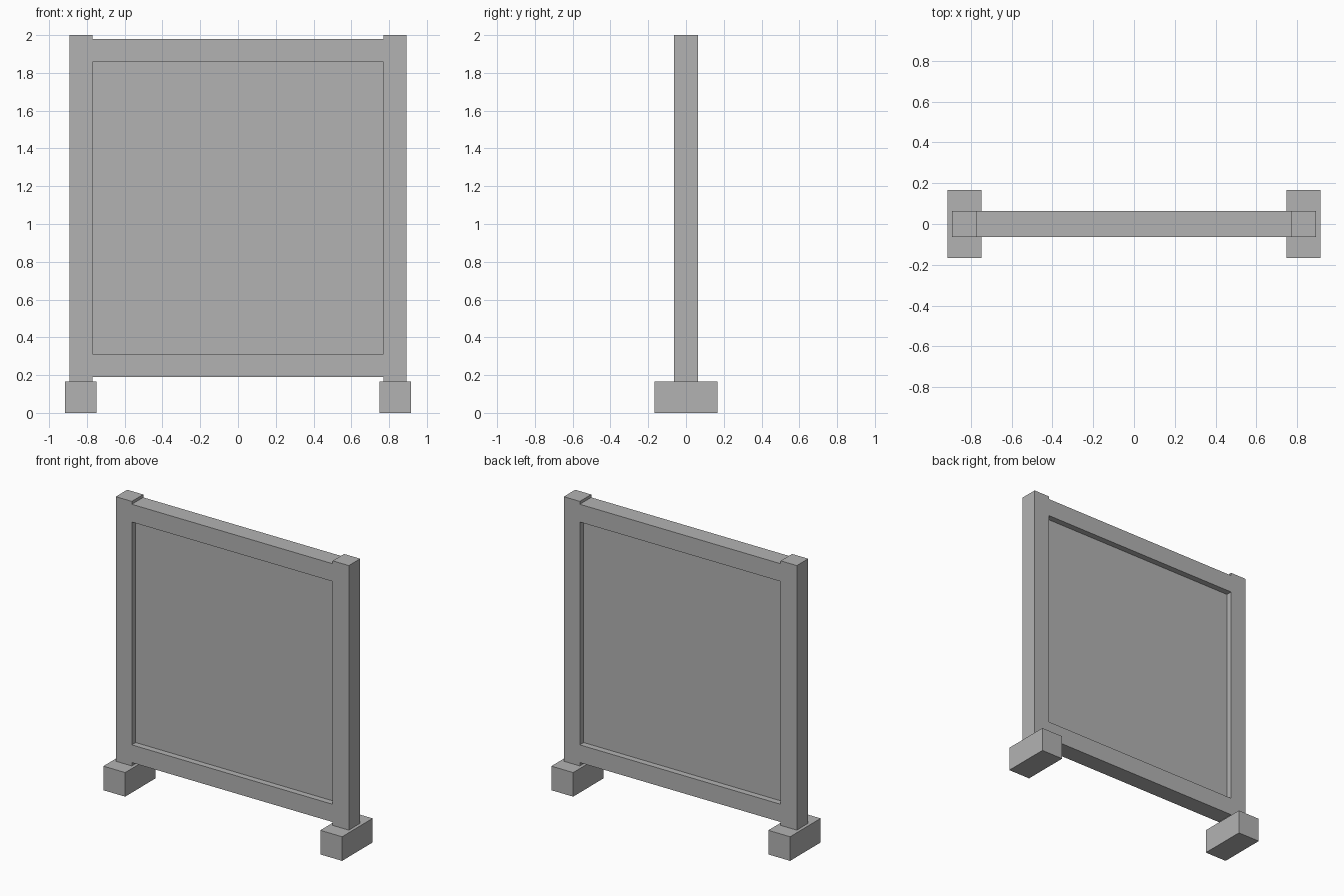
import bpy

# Remove the default cube
cube = bpy.data.objects.get("Cube")
if cube:
    bpy.data.objects.remove(cube, do_unlink=True)

grey = bpy.data.materials.new("plain_grey")
grey.use_nodes = True
colour = (0.45, 0.45, 0.45, 1)
grey.diffuse_color = colour
grey.node_tree.nodes["Principled BSDF"].inputs["Base Color"].default_value = colour


def box(name, x, y, z):
    """Box spanning the given (low, high) ranges."""
    spans = (x, y, z)
    bpy.ops.mesh.primitive_cube_add(size=1, location=[(a + b) / 2 for a, b in spans])
    obj = bpy.context.object
    obj.name = name
    obj.scale = [b - a for a, b in spans]
    bpy.ops.object.transform_apply(location=False, rotation=False, scale=True)
    obj.data.materials.append(grey)
    return obj


inner, outer = 0.77, 0.893
depth = (-0.0625, 0.0625)

# Posts and feet, one pair per side
for side, s in (("left", 1), ("right", -1)):
    box(side + "_post", sorted((s * inner, s * outer)), depth, (0.167, 2))
    box(side + "_foot", sorted((s * 0.748, s * 0.915)), (-0.167, 0.167), (0, 0.167))

# Rails, flush with the posts
box("top_rail", (-inner, inner), depth, (1.857, 1.98))
box("bottom_rail", (-inner, inner), depth, (0.19, 0.313))

# Thin panel, recessed on both faces
box("panel", (-inner, inner), (-0.02, 0.02), (0.313, 1.857))
